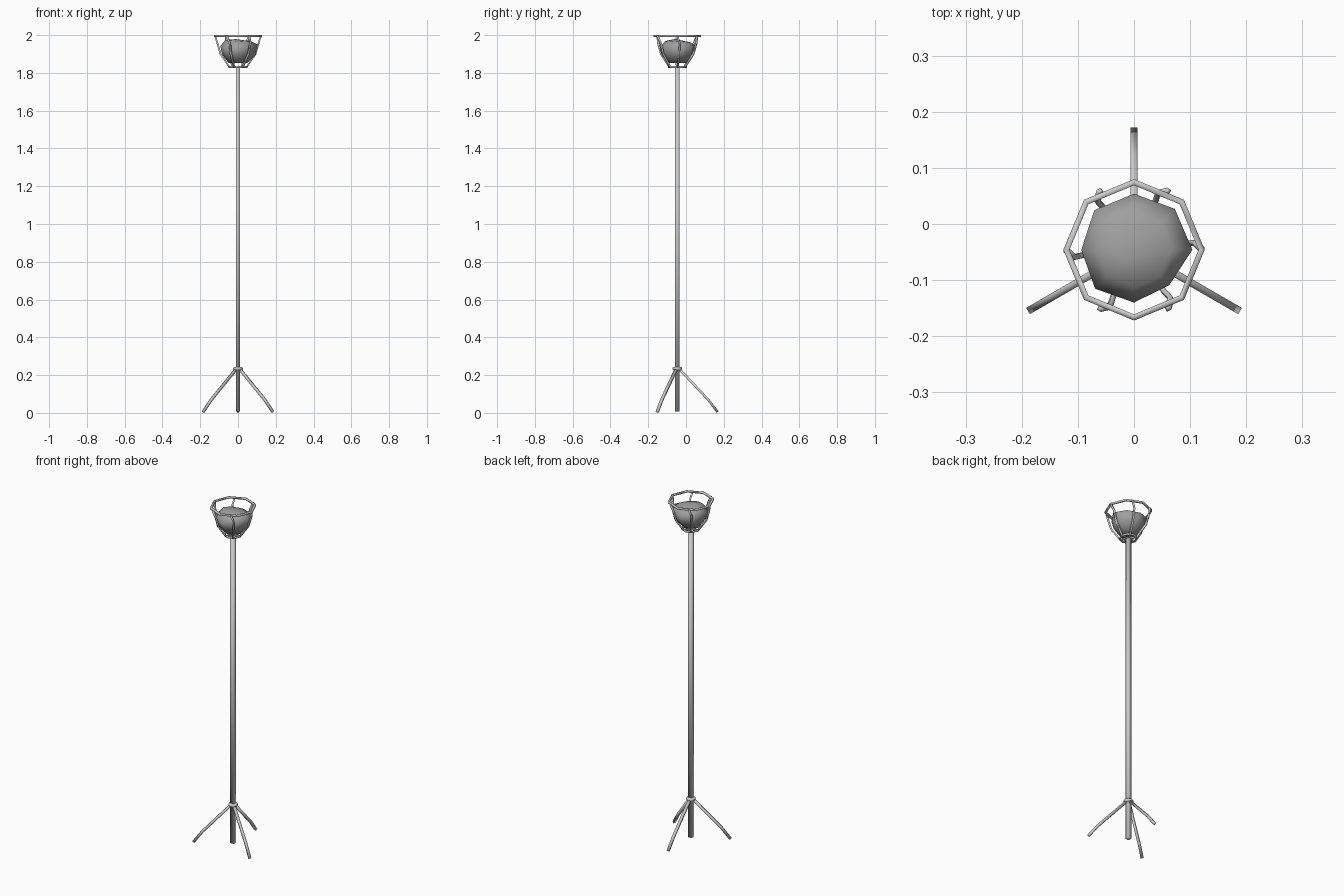
import bpy, bmesh, math
from mathutils import Vector

if "Cube" in bpy.data.objects:
    bpy.data.objects.remove(bpy.data.objects["Cube"])

CY = -0.046  # pole axis offset in y


def finish(name, bm, smooth=180):
    bmesh.ops.recalc_face_normals(bm, faces=bm.faces)
    me = bpy.data.meshes.new(name)
    bm.to_mesh(me)
    bm.free()
    ob = bpy.data.objects.new(name, me)
    ob.location = (0, CY, 0)
    bpy.context.collection.objects.link(ob)
    if smooth:
        bpy.ops.object.select_all(action='DESELECT')
        ob.select_set(True)
        bpy.context.view_layer.objects.active = ob
        bpy.ops.object.shade_smooth_by_angle(angle=math.radians(smooth))
    return ob


def polar(r, deg, z):
    a = math.radians(deg)
    return Vector((r * math.cos(a), r * math.sin(a), z))


def loft(bm, rings, cap=True, close=False):
    vs = [[bm.verts.new(p) for p in ring] for ring in rings]
    n = len(vs[0])
    pairs = list(zip(vs, vs[1:])) + ([(vs[-1], vs[0])] if close else [])
    for a, b in pairs:
        for i in range(n):
            j = (i + 1) % n
            bm.faces.new((a[i], a[j], b[j], b[i]))
    if cap:
        bm.faces.new(vs[0])
        bm.faces.new(vs[-1])
    return vs


def lathe(name, profile, n, start=0, closed=False):
    bm = bmesh.new()
    rings = [[polar(r, start + 360 * i / n, z) for i in range(n)] for r, z in profile]
    loft(bm, rings, cap=not closed, close=closed)
    return finish(name, bm)


def bar(name, pts, angle, w, t):
    """Square-section bar swept along a path that runs outward at an angle."""
    side = polar(1, angle + 90, 0)
    bm = bmesh.new()
    rings = []
    for i, p in enumerate(pts):
        d = (pts[min(i + 1, len(pts) - 1)] - pts[max(i - 1, 0)]).normalized()
        up = side.cross(d).normalized()
        s = d.cross(up).normalized()
        rings.append([p + s * a * w / 2 + up * b * t / 2
                      for a, b in ((-1, -1), (1, -1), (1, 1), (-1, 1))])
    loft(bm, rings)
    return finish(name, bm)


# Square pole and the collar where the legs meet
lathe("pole", [(0.0165, 0.008), (0.0165, 1.835)], 4, 45)
lathe("leg_collar", [(0.020, 0.225), (0.026, 0.231), (0.026, 0.238), (0.020, 0.244)], 8)

# Three bent legs
for k, ang in enumerate((90, 210, 330)):
    path = [(0.008, 0.235), (0.165, 0.068), (0.213, 0.005)]
    bar(f"leg_{k + 1}", [polar(r, ang, z) for r, z in path], ang, 0.013, 0.013)

# Basket hoops
lathe("top_hoop", [(0.126, 1.991), (0.126, 2.0), (0.115, 2.0), (0.115, 1.991)], 8, 0, True)
lathe("lower_hoop", [(0.050, 1.827), (0.050, 1.836), (0.042, 1.836), (0.042, 1.827)], 8, 0, True)

# Six slightly skewed basket bars
for k in range(6):
    a = 60 * k
    path = [(0.121, 0, 1.996), (0.109, 7, 1.955), (0.093, 6, 1.900),
            (0.046, 3, 1.832), (0.006, 0, 1.831)]
    bar(f"basket_bar_{k + 1}", [polar(r, a + t, z) for r, t, z in path], a, 0.009, 0.009)

# Faceted fuel lump: tapered underside, uneven rim, heaped top
rim = [(0.104, 1.950), (0.103, 1.945), (0.100, 1.943), (0.100, 1.948),
       (0.094, 1.942), (0.098, 1.930), (0.094, 1.930), (0.089, 1.938)]
heap = [1.968, 1.965, 1.962, 1.966, 1.974, 1.972, 1.966, 1.964]
bm = bmesh.new()
rings = [[polar(0.050, 45 * i, 1.853) for i in range(8)],
         [polar(r * 0.88, 45 * i, 1.895) for i, (r, z) in enumerate(rim)],
         [polar(r, 45 * i, z) for i, (r, z) in enumerate(rim)],
         [polar(0.067, 45 * i, z) for i, z in enumerate(heap)]]
vs = loft(bm, rings, cap=False)
bm.faces.new(vs[0])
peak = bm.verts.new((-0.012, -0.012, 1.979))
for i in range(8):
    bm.faces.new((vs[-1][i], vs[-1][(i + 1) % 8], peak))
lump = finish("fuel_lump", bm)
mat = bpy.data.materials.new("dark_fuel")
mat.diffuse_color = (0.35, 0.35, 0.35, 1)
mat.use_nodes = True
mat.node_tree.nodes["Principled BSDF"].inputs["Base Color"].default_value = mat.diffuse_color
lump.data.materials.append(mat)
